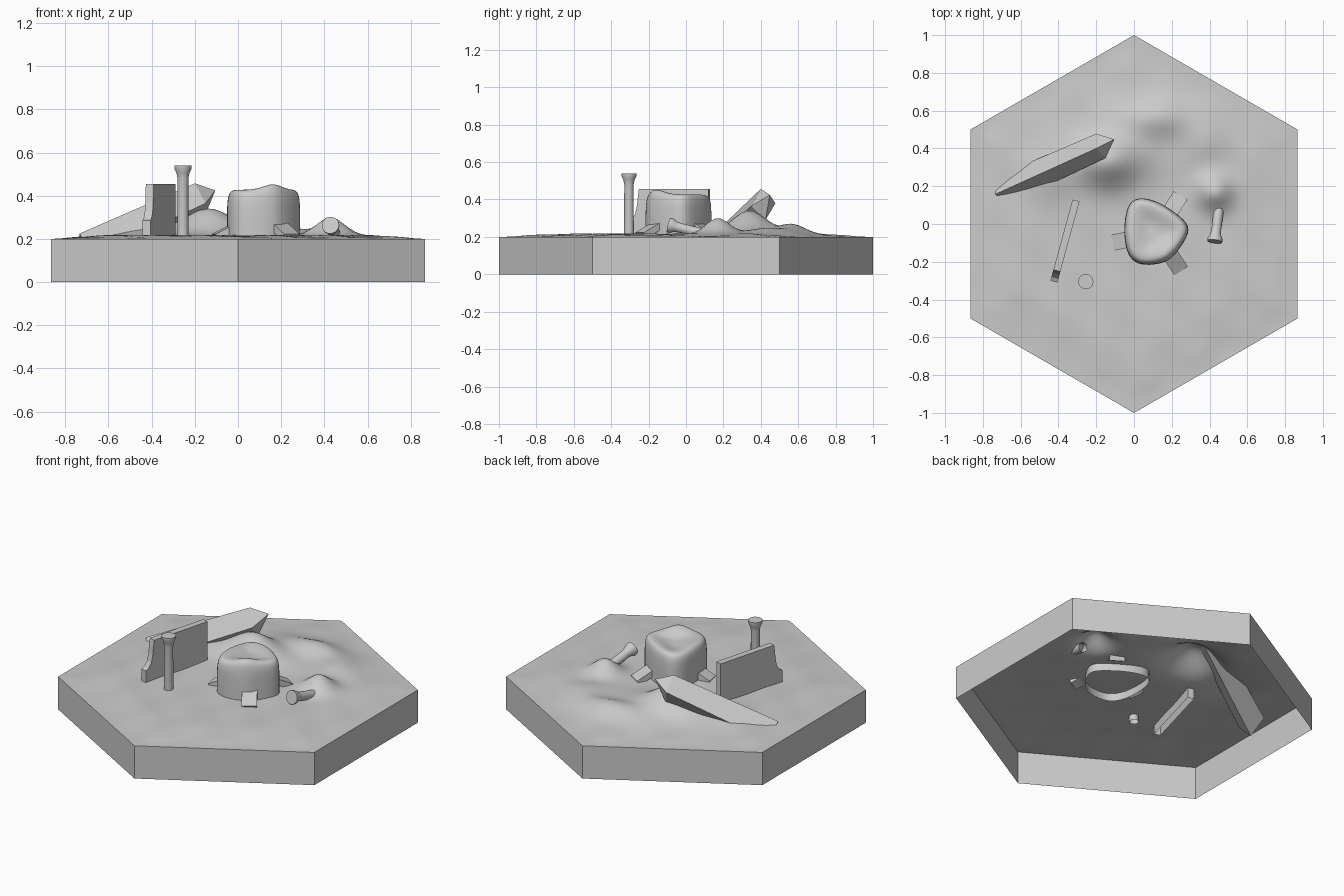
import bpy, bmesh, math
from math import sin, cos, pi, exp, radians
from mathutils import Vector, Matrix

if "Cube" in bpy.data.objects:
    bpy.data.objects.remove(bpy.data.objects["Cube"])


def finish(name, bm, smooth=None):
    bmesh.ops.recalc_face_normals(bm, faces=bm.faces)
    me = bpy.data.meshes.new(name)
    bm.to_mesh(me)
    bm.free()
    ob = bpy.data.objects.new(name, me)
    bpy.context.collection.objects.link(ob)
    if smooth:
        bpy.ops.object.select_all(action='DESELECT')
        ob.select_set(True)
        bpy.context.view_layer.objects.active = ob
        bpy.ops.object.shade_smooth_by_angle(angle=radians(smooth))
    return ob


def skin(bm, rings, closed=True):
    """Join successive vertex loops with quads."""
    n = len(rings[0])
    for a, b in zip(rings, rings[1:]):
        for i in range(n):
            j = (i + 1) % n
            bm.faces.new((a[i], a[j], b[j], b[i]))


# Dune heights: x, y, height, spread x, spread y
DUNES = [(-0.13, 0.34, 0.125, 0.17, 0.13), (0.43, 0.17, 0.085, 0.09, 0.09),
         (0.10, 0.56, 0.055, 0.20, 0.10), (-0.42, 0.27, 0.03, 0.14, 0.12),
         (0.35, 0.42, 0.03, 0.13, 0.13)]


def ground(x, y, edge):
    h = 0.015 * min(1, edge / 0.3)
    for cx, cy, k, sx, sy in DUNES:
        h += k * exp(-((x - cx) / sx) ** 2 - ((y - cy) / sy) ** 2)
    h += 0.003 * sin(19 * x + 7 * y) * sin(13 * y - 4 * x)
    return 0.2 + h * min(1, edge / 0.12)


# Sand sheet: hexagon filled with a triangular lattice
N = 32
bm = bmesh.new()
corners = [Vector((cos(radians(30 + 60 * k)), sin(radians(30 + 60 * k)))) for k in range(6)]
for k in range(6):
    a, b = corners[k], corners[(k + 1) % 6]
    rows = []
    for i in range(N + 1):
        row = []
        for j in range(i + 1):
            p = a * ((i - j) / N) + b * (j / N)
            row.append(bm.verts.new((p.x, p.y, ground(p.x, p.y, 1 - i / N))))
        rows.append(row)
    for i in range(N):
        for j in range(i + 1):
            bm.faces.new((rows[i][j], rows[i + 1][j], rows[i + 1][j + 1]))
            if j < i:
                bm.faces.new((rows[i][j], rows[i + 1][j + 1], rows[i][j + 1]))
bmesh.ops.remove_doubles(bm, verts=bm.verts, dist=1e-4)
finish("sand", bm, 40)

# Tile side walls, open underneath
bm = bmesh.new()
skin(bm, [[bm.verts.new((c.x, c.y, z)) for c in corners] for z in (0, 0.2)])
finish("tile_sides", bm)

# Boulder: rounded outline with a crest and a groove across the top
OUT = [(-.04, .10), (.02, .148), (.13, .12), (.22, .06), (.305, -.01), (.27, -.09),
       (.22, -.16), (.17, -.205), (.08, -.22), (0, -.21), (-.045, -.14), (-.055, -.03)]
LEVELS = [(1, .17), (1, .27), (1, .37), (.95, .415), (.82, .43), (.55, .425), (.25, .415)]
bm = bmesh.new()
cx, cy = 0.12, -0.04
rings = []
for s, z in LEVELS:
    ring = []
    for px, py in OUT:
        x, y = cx + (px - cx) * s, cy + (py - cy) * s
        dz = 0
        if z > 0.38:
            dz = 0.05 * exp(-((x - .17) / .05) ** 2 - ((y + .15) / .06) ** 2)
            d = (x - .10) * .78 + (y + .03) * .62
            dz -= 0.015 * exp(-(d / .04) ** 2)
        ring.append(bm.verts.new((x, y, z + dz)))
    rings.append(ring)
skin(bm, rings)
bm.faces.new(rings[-1])
boulder = finish("boulder", bm, 80)
boulder.modifiers.new("round", 'SUBSURF').levels = 2
boulder.modifiers["round"].render_levels = 2

# Three sloping blocks around the boulder
for i, a in enumerate((192, 303, 58)):
    bm = bmesh.new()
    bmesh.ops.create_cube(bm, size=1)
    M = (Matrix.Translation((0.12, -0.05, 0)) @ Matrix.Rotation(radians(a), 4, 'Z')
         @ Matrix.Translation((0.145, 0, 0.25)) @ Matrix.Rotation(radians(27), 4, 'Y')
         @ Matrix.Diagonal((0.19, 0.085, 0.035, 1)))
    bmesh.ops.transform(bm, matrix=M, verts=bm.verts)
    finish("block_%d" % (i + 1), bm)


def column(name, profile, base, axis):
    """Lathe a flared column along an axis, open at the buried end."""
    bm = bmesh.new()
    rot = Vector((0, 0, 1)).rotation_difference(Vector(axis)).to_matrix()
    rings = [[bm.verts.new(Vector(base) + rot @ Vector((r * cos(t), r * sin(t), z)))
              for t in (2 * pi * i / 24 for i in range(24))] for r, z in profile]
    skin(bm, rings)
    bm.faces.new(rings[-1])
    finish(name, bm, 30)


# Standing column and fallen column
column("standing_column", [(.026, 0), (.025, .30), (.03, .325), (.04, .345), (.04, .36)],
       (-.255, -.305, .18), (0, 0, 1))
column("fallen_column", [(.027, 0), (.026, .14), (.03, .165), (.04, .185), (.04, .20)],
       (.452, .10, .215), (-.12, -.95, .24))

# Broken wall: side profile (distance along wall, height) extruded in thickness
P = [(.0, .16), (.0, .285), (.02, .295), (.04, .325), (.05, .37), (.055, .42),
     (.06, .455), (.445, .455), (.445, .16)]
start = Vector((-.424, -.305, 0))
along = Vector((.12, .44, 0)).normalized()
side = Vector((along.y, -along.x, 0)) * 0.019
bm = bmesh.new()
left, right = [[bm.verts.new(start + along * d + side * s + Vector((0, 0, z)))
                for d, z in P] for s in (-1, 1)]
for i in range(len(P) - 1):
    bm.faces.new((left[i], left[i + 1], right[i + 1], right[i]))
bm.faces.new(left)
bm.faces.new(right)
finish("broken_wall", bm)

# Toppled obelisk: square shaft with a pointed cap, half buried
tip = Vector((-.105, .448, .425))
square = [Vector(p) for p in ((-.20, .40, .457), (-.15, .35, .365),
                              (-.16, .425, .29), (-.20, .478, .38))]
mid = sum(square, Vector()) / 4
run = Vector((-.53, -.24, -.245))
bm = bmesh.new()
top = [bm.verts.new(p) for p in square]
low = [bm.verts.new(mid + (p - mid) * 1.15 + run) for p in square]
skin(bm, [low, top])
point = bm.verts.new(tip)
for i in range(4):
    bm.faces.new((top[i], top[(i + 1) % 4], point))
finish("toppled_obelisk", bm)
